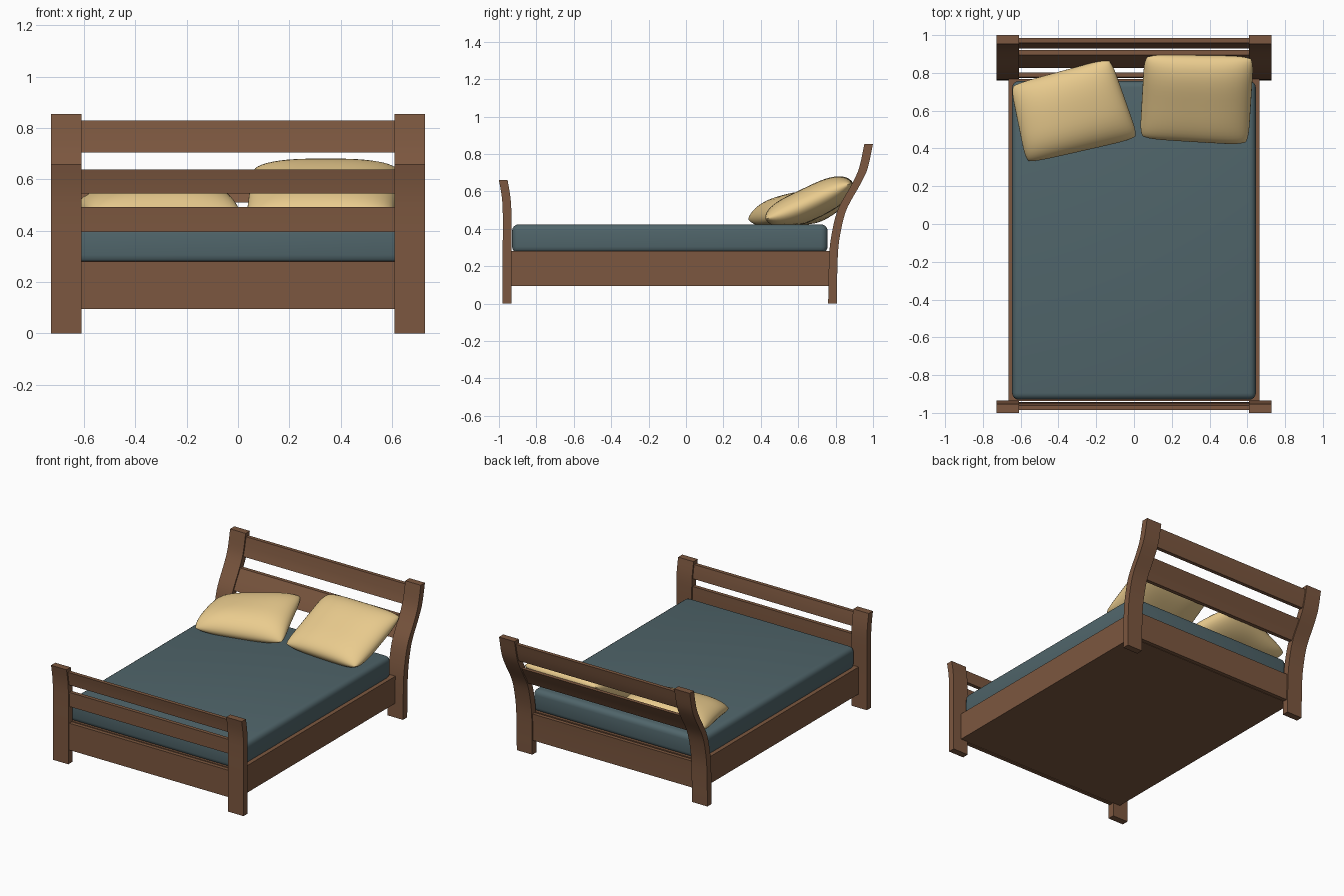
import bpy, bmesh, math
from mathutils import Vector

if "Cube" in bpy.data.objects:
    bpy.data.objects.remove(bpy.data.objects["Cube"])


def material(name, rgb):
    m = bpy.data.materials.new(name)
    m.diffuse_color = (*rgb, 1)
    m.use_nodes = True
    m.node_tree.nodes["Principled BSDF"].inputs["Base Color"].default_value = m.diffuse_color
    return m


wood = material("wood", (0.2, 0.095, 0.05))
sheet = material("sheet", (0.08, 0.13, 0.145))
linen = material("linen", (0.82, 0.6, 0.27))

# Centre lines of the curved ends as (z, y)
HEAD = [(0, .783), (.28, .79), (.40, .807), (.51, .838), (.64, .91), (.72, .947), (.855, .977)]
FOOT = [(0, -.957), (.28, -.957), (.50, -.957), (.58, -.963), (.66, -.977)]


def centre_y(path, z):
    """Smooth cubic interpolation of the centre line."""
    n = len(path)
    i = 0
    while i < n - 2 and z > path[i + 1][0]:
        i += 1

    def slope(k):
        a, b = path[max(k - 1, 0)], path[min(k + 1, n - 1)]
        return (b[1] - a[1]) / (b[0] - a[0])
    (z0, y0), (z1, y1) = path[i], path[i + 1]
    h = z1 - z0
    t = (z - z0) / h
    return ((2*t**3 - 3*t**2 + 1) * y0 + (t**3 - 2*t**2 + t) * h * slope(i)
            + (3*t**2 - 2*t**3) * y1 + (t**3 - t**2) * h * slope(i + 1))


def finish(bm, name, mat):
    bmesh.ops.recalc_face_normals(bm, faces=bm.faces[:])
    me = bpy.data.meshes.new(name)
    bm.to_mesh(me)
    bm.free()
    ob = bpy.data.objects.new(name, me)
    bpy.context.collection.objects.link(ob)
    me.materials.append(mat)
    bpy.ops.object.select_all(action='DESELECT')
    bpy.context.view_layer.objects.active = ob
    ob.select_set(True)
    bpy.ops.object.shade_smooth_by_angle(angle=math.radians(35))
    return ob


def curved_board(name, path, x0, x1, z0, z1, thick):
    """Board that follows the centre line between two heights."""
    bm = bmesh.new()
    n = max(3, round((z1 - z0) / .03))
    zs = [z0 + (z1 - z0) * i / n for i in range(n + 1)]
    outline = ([(centre_y(path, z) - thick / 2, z) for z in zs]
               + [(centre_y(path, z) + thick / 2, z) for z in reversed(zs)])
    face = bm.faces.new([bm.verts.new((x0, y, z)) for y, z in outline])
    ext = bmesh.ops.extrude_face_region(bm, geom=[face])
    moved = [g for g in ext["geom"] if isinstance(g, bmesh.types.BMVert)]
    bmesh.ops.translate(bm, verts=moved, vec=(x1 - x0, 0, 0))
    return finish(bm, name, wood)


def box(name, lo, hi, mat, bevel=0.0):
    bm = bmesh.new()
    bmesh.ops.create_cube(bm, size=1)
    for v in bm.verts:
        v.co = [lo[k] + (v.co[k] + .5) * (hi[k] - lo[k]) for k in range(3)]
    if bevel:
        bmesh.ops.bevel(bm, geom=bm.edges[:], offset=bevel, segments=4,
                        profile=.5, affect='EDGES')
    return finish(bm, name, mat)


def pillow(name, corners, half, sag, n=24):
    """Cushion between four corners: front left, front right, back right, back left."""
    a, b, c, d = [Vector(p) for p in corners]
    normal = (b - a + c - d).cross(d - a + c - b).normalized()
    bm = bmesh.new()
    rows = {}
    for side in (1, -1):
        for i in range(n + 1):
            for j in range(n + 1):
                u = math.sin((i / n - .5) * math.pi)
                v = math.sin((j / n - .5) * math.pi)
                rim = i in (0, n) or j in (0, n)
                if rim and side == -1:
                    rows[-1, i, j] = rows[1, i, j]
                    continue
                s = (u * (1 - .05 * v**8) + 1) / 2
                t = (v * (1 - .05 * u**8) + 1) / 2
                p = (a*(1-s) + b*s)*(1-t) + (d*(1-s) + c*s)*t
                p.z -= sag * (1 - v*v) * (1 - .9 * v)
                h = half * (max(0, 1 - abs(u)**3) * max(0, 1 - abs(v)**3)) ** .5
                p += normal * side * h
                p.z = max(p.z, .422)
                rows[side, i, j] = bm.verts.new(p)
        for i in range(n):
            for j in range(n):
                bm.faces.new([rows[side, i, j], rows[side, i+1, j],
                              rows[side, i+1, j+1], rows[side, i, j+1]])
    ob = finish(bm, name, linen)
    for poly in ob.data.polygons:
        poly.use_smooth = True


# Posts
for tag, sx in (("left", -1), ("right", 1)):
    x0, x1 = sorted((sx * .61, sx * .728))
    curved_board(f"head_post_{tag}", HEAD, x0, x1, 0, .855, .046)
    curved_board(f"foot_post_{tag}", FOOT, x0, x1, 0, .66, .046)

# Headboard and footboard rails
for name, path, z0, z1 in (("head_rail_top", HEAD, .705, .83),
                           ("head_rail_middle", HEAD, .51, .638),
                           ("head_panel_bottom", HEAD, .095, .28),
                           ("foot_rail_top", FOOT, .545, .638),
                           ("foot_rail_middle", FOOT, .395, .493),
                           ("foot_panel_bottom", FOOT, .095, .28)):
    curved_board(name, path, -.615, .615, z0, z1, .026)

# Bed base and mattress
box("bed_base", (-.665, -.938, .095), (.665, .768, .282), wood)
box("mattress", (-.645, -.93, .27), (.645, .757, .424), sheet, .035)

# Pillows: left lies turned with one raised corner, right leans on the headboard
pillow("pillow_left", [(-.57, .32, .45), (.025, .455, .455), (-.125, .88, .585), (-.655, .735, .485)],
       .085, -.015)
pillow("pillow_right", [(.03, .455, .45), (.605, .42, .45), (.635, .885, .645), (.055, .895, .645)],
       .088, .012)
